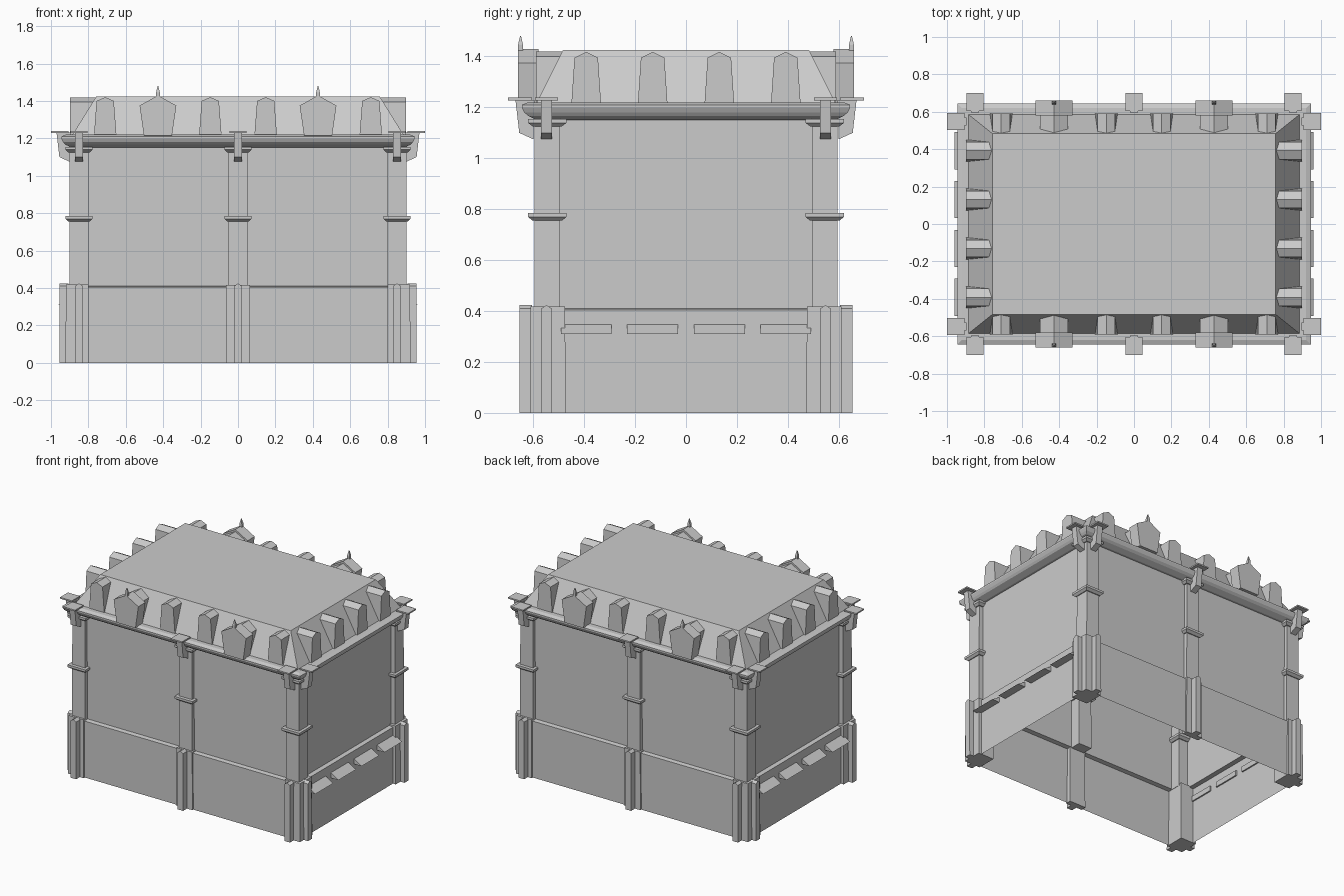
import bpy, bmesh
from math import radians
from mathutils import Matrix

cube = bpy.data.objects.get("Cube")
if cube:
    bpy.data.objects.remove(cube, do_unlink=True)

stone = bpy.data.materials.new("light grey stone")
stone.use_nodes = True
stone.diffuse_color = (0.6, 0.6, 0.6, 1)
stone.node_tree.nodes["Principled BSDF"].inputs["Base Color"].default_value = (0.6, 0.6, 0.6, 1)

# Outward direction of each side, as a turn about z from the front
FRONT_BACK = (0, 180)
ENDS = (90, -90)


def loft(name, loops, caps=(True, True), turn=0):
    """Skin a stack of equal-length loops of points, turned about z."""
    bm = bmesh.new()
    rows = [[bm.verts.new(p) for p in loop] for loop in loops]
    n = len(rows[0])
    for a, b in zip(rows, rows[1:]):
        for i in range(n):
            j = (i + 1) % n
            bm.faces.new((a[i], a[j], b[j], b[i]))
    for row, cap in zip((rows[0], rows[-1]), caps):
        if cap:
            bm.faces.new(row)
    bmesh.ops.recalc_face_normals(bm, faces=bm.faces)
    bm.transform(Matrix.Rotation(radians(turn), 4, 'Z'))
    mesh = bpy.data.meshes.new(name)
    bm.to_mesh(mesh)
    bm.free()
    mesh.materials.append(stone)
    obj = bpy.data.objects.new(name, mesh)
    bpy.context.collection.objects.link(obj)
    return obj


def stack(name, rings, x=0, y=0, **kw):
    """Rectangular rings (half width, half depth, height) around a centre."""
    corners = ((-1, -1), (1, -1), (1, 1), (-1, 1))
    return loft(name, [[(x + sx * hx, y + sy * hy, z) for sx, sy in corners]
                       for hx, hy, z in rings], **kw)


def face_prism(name, pts, u, d0, d1, turn):
    """Facade outline (across, height), pushed from depth d0 out to d1."""
    return loft(name, [[(u + a, -d, z) for a, z in pts] for d in (d0, d1)], turn=turn)


def side_prism(name, pts, u, half, turn):
    """Section outline (outward distance, height), widened both ways along the facade."""
    return loft(name, [[(u + s * half, -d, z) for d, z in pts] for s in (-1, 1)], turn=turn)


def gable(bottom, shoulder, z0, z1, peak):
    return [(-bottom, z0), (bottom, z0), (shoulder, z1), (0, peak), (-shoulder, z1)]


# Hollow walls, open below, with a ledge above the base
stack("walls", [(0.9, 0.6, 0), (0.9, 0.6, 0.405), (0.87, 0.57, 0.41), (0.87, 0.57, 1.16)],
      caps=(False, True))

# Cornice and truncated hip roof
stack("cornice", [(0.885, 0.585, 1.15), (0.925, 0.62, 1.167), (0.935, 0.635, 1.18),
                  (0.945, 0.645, 1.2), (0.945, 0.645, 1.21), (0.92, 0.62, 1.22)])
stack("roof", [(0.888, 0.588, 1.215), (0.757, 0.483, 1.425)])


def column(x, y):
    # Shaft, mid band and capital
    stack("pilaster", [(0.052, 0.051, 0.405), (0.05, 0.05, 1.16)], x, y)
    for name, z in (("pilaster_band", 0.755), ("pilaster_capital", 1.125)):
        stack(name, [(0.057, 0.057, z), (0.072, 0.075, z + 0.014), (0.072, 0.075, z + 0.03)], x, y)


def outward_details(u, reach, turn):
    # Pointed rib on the pier, hanging bracket and its cover plate
    face_prism("pier_rib", gable(0.022, 0.021, 0, 0.41, 0.424), u, reach - 0.05, reach, turn)
    side_prism("bracket", [(reach - 0.06, 1.23), (reach + 0.015, 1.23), (reach, 1.1),
                           (reach - 0.055, 1.075)], u, 0.022, turn)
    side_prism("cover_plate", [(reach - 0.05, 1.228), (reach + 0.045, 1.228),
                               (reach + 0.045, 1.238), (reach - 0.05, 1.238)], u, 0.045, turn)


for sx in (-1, 1):
    for sy in (-1, 1):
        column(sx * 0.85, sy * 0.545)
        stack("corner_pier", [(0.062, 0.07, 0), (0.06, 0.068, 0.418)], sx * 0.86, sy * 0.543)

for turn, sy in zip(FRONT_BACK, (-1, 1)):
    column(0, sy * 0.545)
    stack("middle_pier", [(0.065, 0.02, 0), (0.063, 0.019, 0.415)], 0, sy * 0.591)
    for u in (-0.85, 0, 0.85):
        outward_details(u, 0.655, turn)
    # Small dormers
    for u in (-0.71, -0.148, 0.148, 0.71):
        face_prism("small_dormer", gable(0.06, 0.046, 1.215, 1.4, 1.42), u, 0.475, 0.59, turn)
    # Large dormers with finials
    for u in (-0.428, 0.428):
        face_prism("large_dormer_back", gable(0.075, 0.075, 1.215, 1.375, 1.415), u, 0.47, 0.6, turn)
        face_prism("large_dormer", gable(0.075, 0.098, 1.215, 1.375, 1.43), u, 0.58, 0.66, turn)
        stack("finial", [(0.004, 0.004, 1.37), (0.01, 0.01, 1.425), (0.01, 0.01, 1.445),
                         (0.002, 0.002, 1.48)], u, -0.65, turn=turn)

for turn in ENDS:
    for u in (-0.548, 0.548):
        outward_details(u, 0.955, turn)
    for u in (-0.392, -0.131, 0.131, 0.392):
        face_prism("end_dormer", gable(0.058, 0.046, 1.215, 1.395, 1.418), u, 0.75, 0.898, turn)
        # Sloping vent hood on the base wall
        side_prism("vent_hood", [(0.89, 0.31), (0.96, 0.31), (0.9, 0.347), (0.89, 0.347)],
                   u, 0.1, turn)
